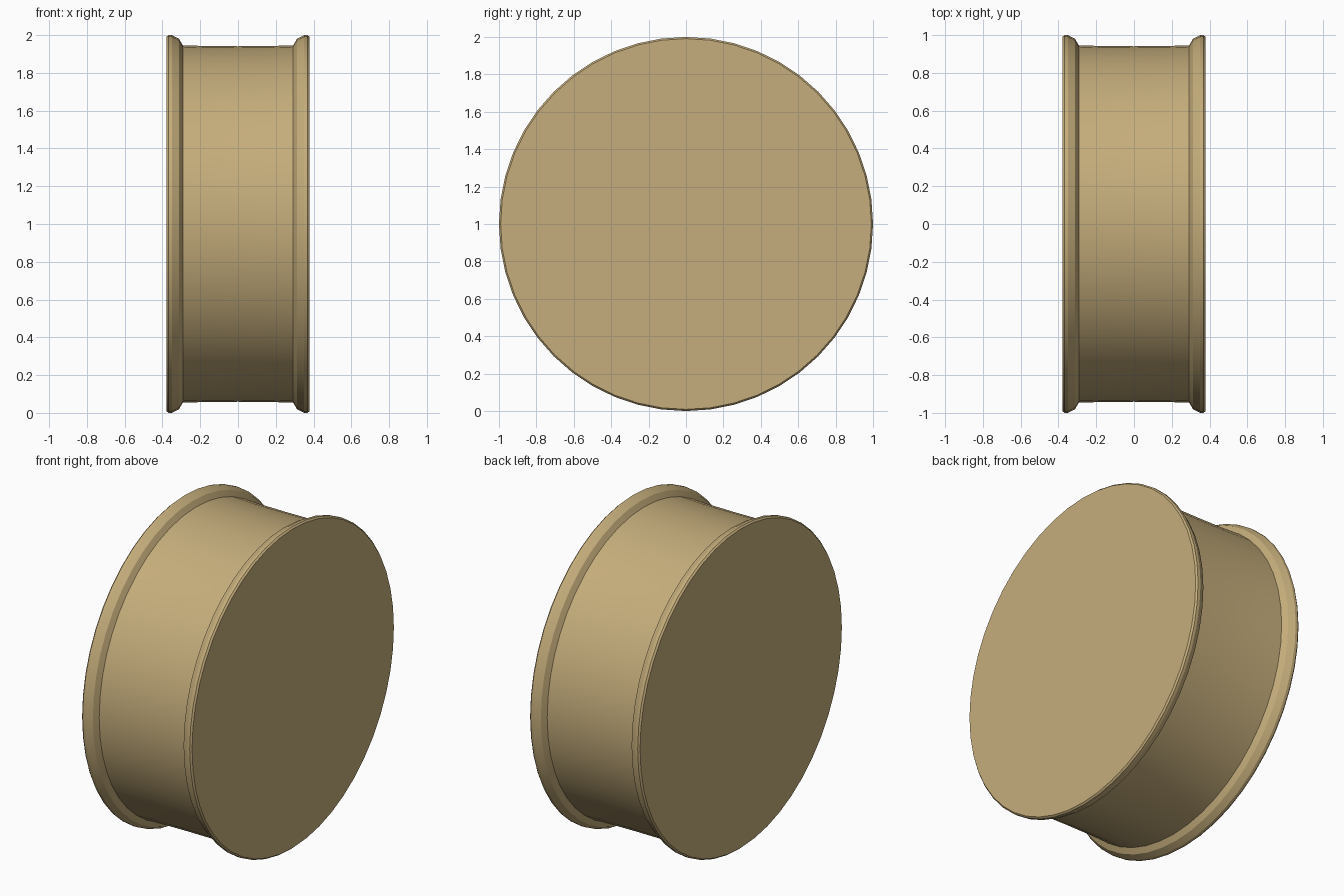
import bpy, bmesh, math

if "Cube" in bpy.data.objects:
    bpy.data.objects.remove(bpy.data.objects["Cube"])

SIDES = 48

# Half profile of the drum: (x, radius), from the middle out to the cap
half = [(0.0, 0.941), (0.16, 0.942), (0.292, 0.946),
        (0.312, 0.98), (0.35, 1.0), (0.368, 1.0), (0.378, 0.991)]
profile = [(-x, r) for x, r in reversed(half[1:])] + half

# Revolve the profile around the x axis
bm = bmesh.new()
rings = []
for x, r in profile:
    ring = []
    for i in range(SIDES):
        a = 2 * math.pi * i / SIDES
        ring.append(bm.verts.new((x, r * math.cos(a), 1 + r * math.sin(a))))
    rings.append(ring)
for a, b in zip(rings, rings[1:]):
    for i in range(SIDES):
        j = (i + 1) % SIDES
        bm.faces.new((a[i], a[j], b[j], b[i]))

# Flat end caps
bm.faces.new(rings[0])
bm.faces.new(rings[-1])
bmesh.ops.recalc_face_normals(bm, faces=bm.faces)

mesh = bpy.data.meshes.new("flanged_drum")
bm.to_mesh(mesh)
bm.free()
drum = bpy.data.objects.new("flanged_drum", mesh)
bpy.context.collection.objects.link(drum)

# Tan colour
mat = bpy.data.materials.new("tan")
mat.diffuse_color = (0.56, 0.42, 0.2, 1)
mat.use_nodes = True
mat.node_tree.nodes["Principled BSDF"].inputs["Base Color"].default_value = mat.diffuse_color
mesh.materials.append(mat)

# Smooth round surfaces, sharp flange edges
bpy.context.view_layer.objects.active = drum
drum.select_set(True)
bpy.ops.object.shade_smooth_by_angle(angle=math.radians(20))
